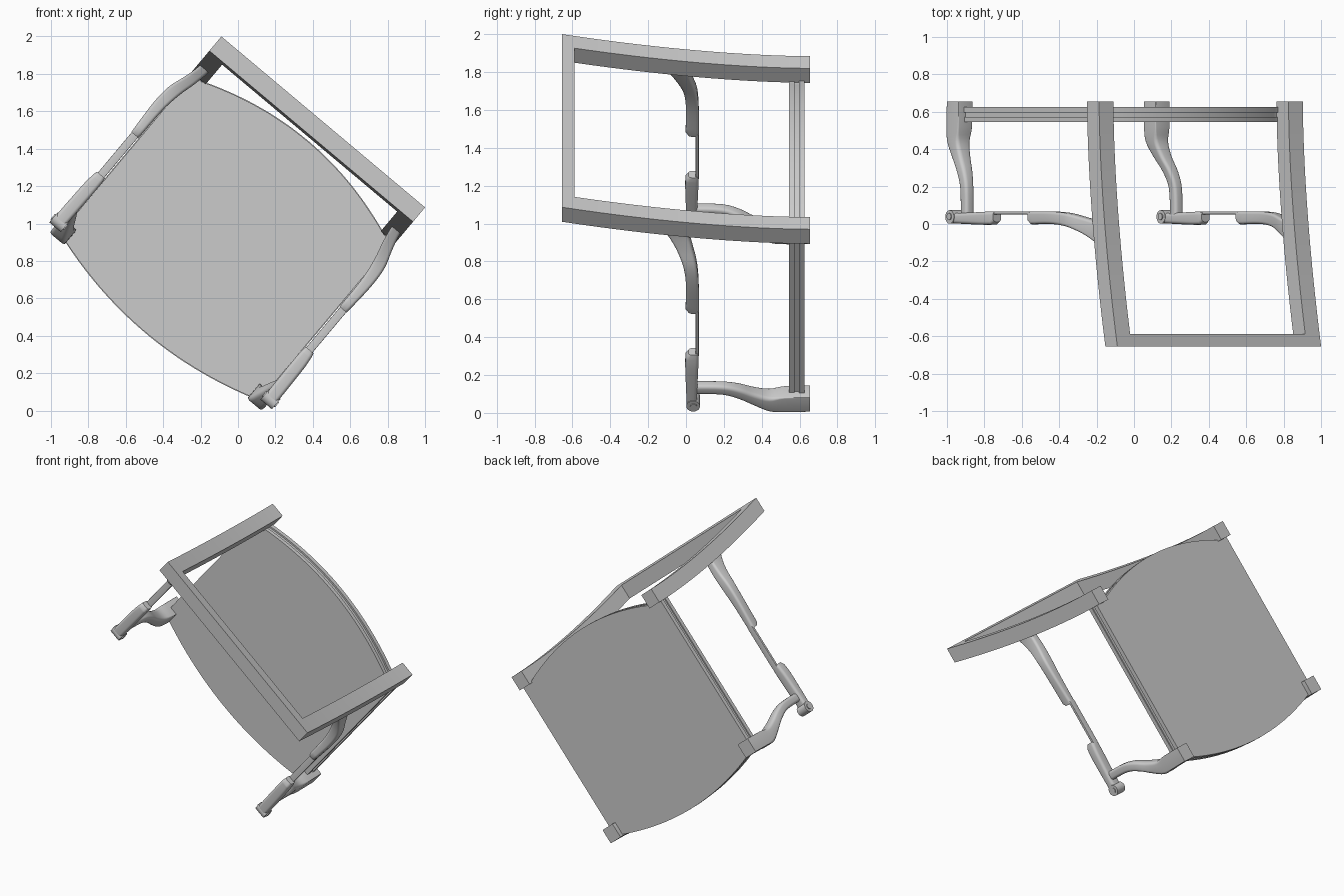
import bpy, math
from mathutils import Vector

if "Cube" in bpy.data.objects:
    bpy.data.objects.remove(bpy.data.objects["Cube"])

# Chair axes: a = across the seat, b = back to front, y = world y (chair top is -y)
C, S = math.cos(math.radians(40)), math.sin(math.radians(40))


def world(a, b, y):
    return Vector((C * a - S * b, y, 1 - S * a - C * b))


def make(name, rings, angle=35):
    """Closed skin through equal-length rings of (a, b, y) points."""
    n = len(rings[0])
    verts = [world(*p) for r in rings for p in r]
    faces = [tuple(reversed(range(n))),
             tuple(range((len(rings) - 1) * n, len(rings) * n))]
    for i in range(len(rings) - 1):
        for j in range(n):
            k = (j + 1) % n
            faces.append((i * n + j, i * n + k, (i + 1) * n + k, (i + 1) * n + j))
    me = bpy.data.meshes.new(name)
    me.from_pydata(verts, [], faces)
    ob = bpy.data.objects.new(name, me)
    bpy.context.collection.objects.link(ob)
    bpy.ops.object.select_all(action='DESELECT')
    ob.select_set(True)
    bpy.context.view_layer.objects.active = ob
    bpy.ops.object.mode_set(mode='EDIT')
    bpy.ops.mesh.select_all(action='SELECT')
    bpy.ops.mesh.normals_make_consistent(inside=False)
    bpy.ops.object.mode_set(mode='OBJECT')
    bpy.ops.object.shade_smooth_by_angle(angle=math.radians(angle))
    return ob


def rounded(hw, hh, r, steps=4):
    """Rounded rectangle outline around the origin."""
    pts = []
    for q, (sx, sy) in enumerate([(1, 1), (-1, 1), (-1, -1), (1, -1)]):
        for i in range(steps + 1):
            t = math.pi / 2 * (q + i / steps)
            pts.append((sx * (hw - r) + r * math.cos(t), sy * (hh - r) + r * math.sin(t)))
    return pts


def spline(keys, steps=4):
    """Catmull-Rom interpolation of rows of numbers."""
    rows = []
    for i in range(len(keys) - 1):
        p0, p1, p2, p3 = keys[max(i - 1, 0)], keys[i], keys[i + 1], keys[min(i + 2, len(keys) - 1)]
        for k in range(steps):
            t = k / steps
            rows.append([0.5 * (2 * q1 + (q2 - q0) * t + (2 * q0 - 5 * q1 + 4 * q2 - q3) * t * t
                                + (3 * q1 - q0 - 3 * q2 + q3) * t ** 3)
                         for q0, q1, q2, q3 in zip(p0, p1, p2, p3)])
    return rows + [keys[-1]]


def post_b(y):
    return -0.507 - 0.152 * ((0.655 - y) / 1.31) ** 1.7


def disc(name, a0, a1, b, y, r):
    make(name, [[(a, b + r * math.cos(t * math.pi / 12), y + r * math.sin(t * math.pi / 12))
                 for t in range(24)] for a in (a0, a1)])


# Seat: three stacked boards with bowed front and back edges
def seat_board(name, y0, y1, inset):
    w, n = 0.70 - inset, 24
    arc = [(0.635 * (1 - 2 * i / n), 1 - (1 - 2 * i / n) ** 2) for i in range(n + 1)]
    outline = [(w, -0.46), (w, 0.63)]
    outline += [(a, 0.672 - inset + 0.095 * k) for a, k in arc]
    outline += [(-w, 0.63), (-w, -0.46)]
    outline += [(-a, -0.46 + inset - 0.12 * k) for a, k in arc]
    make(name, [[(a, b, y) for a, b in outline] for y in (y0, y1)])


seat_board("seat_top", 0.545, 0.572, 0.004)
seat_board("seat_core", 0.572, 0.597, 0.012)
seat_board("seat_base", 0.597, 0.625, 0)

# Top rail of the back, sloping with the posts
make("back_top_rail", [[(a, post_b(y) + d, y) for y, d in
                        ((-0.655, -0.05), (-0.655, 0.05), (-0.588, 0.05), (-0.588, -0.05))]
                       for a in (-0.665, 0.665)])

# Front arm support: y, a, b, half size, corner radius
support = spline([(0.655, 0.688, 0.63, 0.05, 0.004), (0.52, 0.689, 0.632, 0.05, 0.006),
                  (0.44, 0.693, 0.635, 0.048, 0.02), (0.36, 0.703, 0.6, 0.041, 0.022),
                  (0.28, 0.718, 0.553, 0.035, 0.02), (0.19, 0.728, 0.523, 0.03, 0.018),
                  (0.04, 0.73, 0.518, 0.029, 0.018)])
# Arm: b, a, upper y, lower y, half width
arm_back = spline([(-0.56, 0.666, -0.14, 0.005, 0.03), (-0.5, 0.672, -0.098, 0.015, 0.03),
                   (-0.42, 0.69, -0.052, 0.035, 0.033), (-0.32, 0.718, -0.014, 0.058, 0.036),
                   (-0.2, 0.73, 0.0, 0.067, 0.032), (-0.03, 0.727, -0.002, 0.068, 0.026)])
arm_back.append((-0.008, 0.727, 0.012, 0.068, 0.024))
arm_front = [(0.272, 0.728, 0.012, 0.067, 0.028)] + spline(
    [(0.295, 0.729, -0.003, 0.067, 0.032), (0.36, 0.732, -0.004, 0.065, 0.036),
     (0.5, 0.735, 0.0, 0.06, 0.037), (0.61, 0.737, 0.004, 0.058, 0.037)])
arm_mid = [(-0.02, 0.727, 0.051, 0.068, 0.022), (0.285, 0.727, 0.051, 0.068, 0.022)]

for side, s in (("left", -1), ("right", 1)):
    # Curved back post
    ys = [0.655 - 1.31 * i / 20 for i in range(21)]
    make(side + "_back_post", [[(s * (0.661 + i), post_b(y) + j, y) for i, j in
                                ((-0.05, -0.05), (0.05, -0.05), (0.05, 0.05), (-0.05, 0.05))]
                               for y in ys])
    make(side + "_arm_support", [[(s * (a + i), b + j, y) for i, j in rounded(h, h, r)]
                                 for y, a, b, h, r in support])
    # Arm in three stretches, thin where the pad would sit
    for part, rows, r in (("arm_rear", arm_back, 0.016), ("arm_bar", arm_mid, 0.004),
                          ("arm_fore", arm_front, 0.018)):
        make(side + "_" + part, [[(s * (a + i), b, (y0 + y1) / 2 + j)
                                  for i, j in rounded(h, (y1 - y0) / 2, r)]
                                 for b, a, y0, y1, h in rows])
    # Scroll at the arm front
    disc(side + "_arm_scroll", s * 0.697, s * 0.777, 0.608, 0.038, 0.036)
    disc(side + "_scroll_eye", s * 0.691, s * 0.783, 0.608, 0.04, 0.018)
